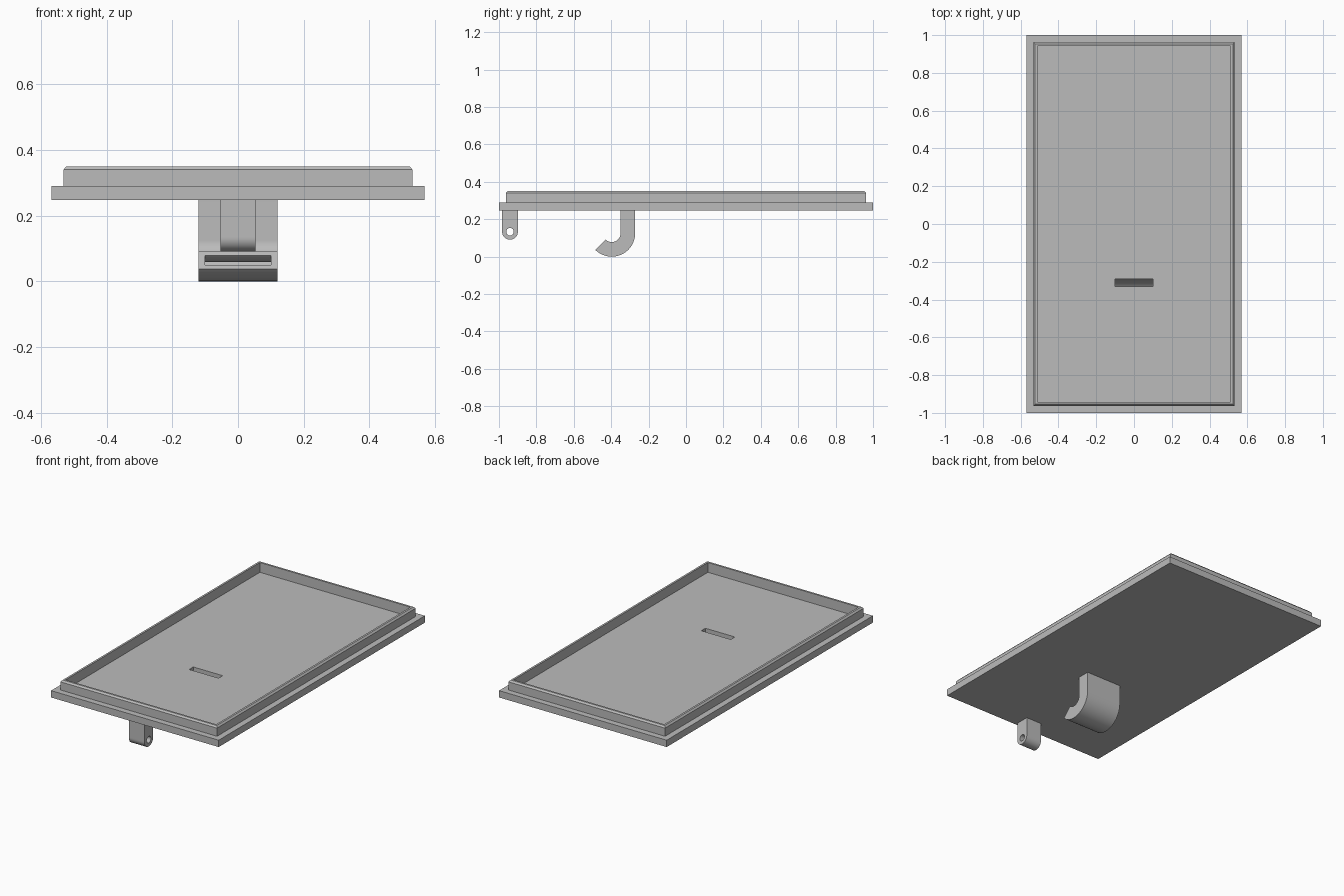
import bpy, bmesh, math
from math import sin, cos, pi

old = bpy.data.objects.get("Cube")
if old:
    bpy.data.objects.remove(old)

grey = bpy.data.materials.new("plain grey")
grey.use_nodes = True
colour = (0.5, 0.5, 0.5, 1)
grey.diffuse_color = colour
grey.node_tree.nodes["Principled BSDF"].inputs["Base Color"].default_value = colour


def loft(name, rings, closed=True, smooth=False):
    """Skin a sequence of equal-sized point loops with quads."""
    bm = bmesh.new()
    loops = [[bm.verts.new(p) for p in ring] for ring in rings]
    pairs = list(zip(loops, loops[1:]))
    if closed:
        pairs.append((loops[-1], loops[0]))
    for a, b in pairs:
        for i in range(len(a)):
            j = (i + 1) % len(a)
            bm.faces.new((a[i], a[j], b[j], b[i]))
    bmesh.ops.recalc_face_normals(bm, faces=bm.faces)
    mesh = bpy.data.meshes.new(name)
    bm.to_mesh(mesh)
    bm.free()
    mesh.materials.append(grey)
    obj = bpy.data.objects.new(name, mesh)
    bpy.context.collection.objects.link(obj)
    if smooth:
        bpy.ops.object.select_all(action='DESELECT')
        obj.select_set(True)
        bpy.context.view_layer.objects.active = obj
        bpy.ops.object.shade_smooth_by_angle(angle=math.radians(30))
    return obj


def rect(hx, hy, z, cy=0):
    return [(sx * hx, cy + sy * hy, z)
            for sx, sy in ((-1, -1), (1, -1), (1, 1), (-1, 1))]


BASE, DECK, TOP = 0.248, 0.29, 0.35
ARM_Y, SLOT_X, SLOT_T = -0.311, 0.1, 0.02

# Flat plate with the slot cut through it
loft("plate", [rect(0.569, 1, BASE), rect(0.569, 1, DECK),
               rect(SLOT_X, SLOT_T, DECK, ARM_Y),
               rect(SLOT_X, SLOT_T, BASE, ARM_Y)])

# Raised rim with a chamfered outer edge
loft("rim", [rect(0.532, 0.963, DECK), rect(0.532, 0.963, TOP - 0.01),
             rect(0.523, 0.954, TOP), rect(0.511, 0.942, TOP),
             rect(0.511, 0.942, DECK)], closed=False)

# Hollow hook: outer skin down to the tip, then the channel back up
BEND, HALF = 0.086, 0.039
centre_y, centre_z = ARM_Y - BEND, BEND + HALF


def hook_rings(hx, half):
    rings = [rect(hx, half, BASE, ARM_Y)]
    steps = 40
    for k in range(steps + 1):
        a = -k / steps * 0.75 * pi
        inner, outer = [(centre_y + r * cos(a), centre_z + r * sin(a))
                        for r in (BEND - half, BEND + half)]
        rings.append([(-hx, *inner), (hx, *inner), (hx, *outer), (-hx, *outer)])
    return rings


loft("hook", hook_rings(0.121, HALF) + hook_rings(SLOT_X, SLOT_T)[::-1],
     closed=False, smooth=True)

# Pivot lug: rounded bottom, square top, round pin hole
LUG_Y, LUG_Z, LUG_R, PIN_R, LUG_X = -0.941, 0.133, 0.042, 0.02, 0.053


def lug_point(i, x):
    a = i * pi / 24
    c, s = cos(a), sin(a)
    if s <= 1e-6:
        y, z = LUG_R * c, LUG_R * s
    elif 6 <= i <= 18:
        y, z = LUG_R * c / s, BASE - LUG_Z
    else:
        y, z = math.copysign(LUG_R, c), LUG_R * s / abs(c)
    return (x, LUG_Y + y, LUG_Z + z)


def pin_point(i, x):
    a = i * pi / 24
    return (x, LUG_Y + PIN_R * cos(a), LUG_Z + PIN_R * sin(a))


loft("pivot_lug", [[f(i, x) for i in range(48)] for f, x in
                   ((lug_point, -LUG_X), (lug_point, LUG_X),
                    (pin_point, LUG_X), (pin_point, -LUG_X))], smooth=True)
